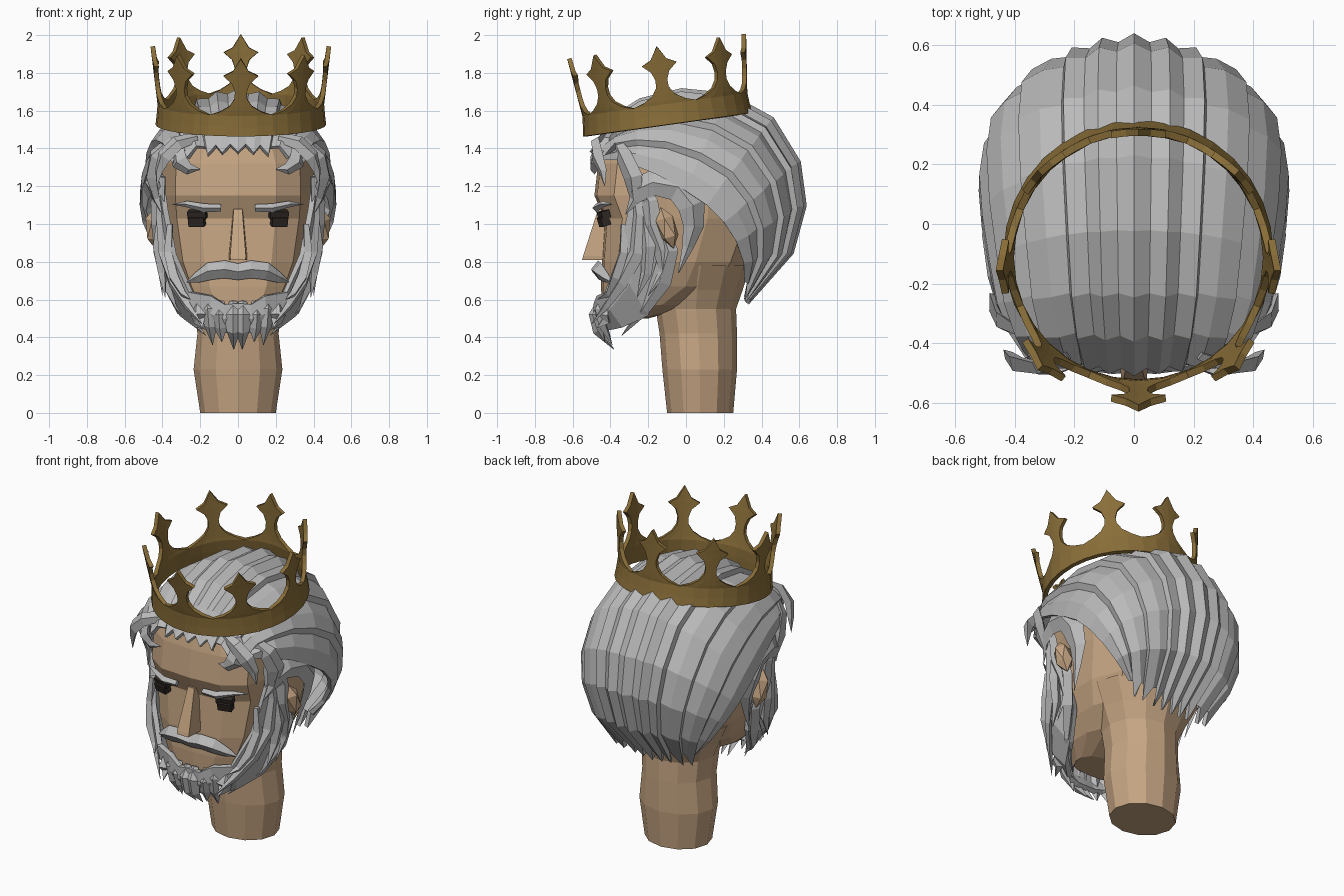
import bpy, bmesh, math
from mathutils import Vector, Matrix

if "Cube" in bpy.data.objects:
    bpy.data.objects.remove(bpy.data.objects["Cube"])


def mat(name, rgb):
    m = bpy.data.materials.new(name)
    m.diffuse_color = (*rgb, 1)
    m.use_nodes = True
    m.node_tree.nodes["Principled BSDF"].inputs["Base Color"].default_value = m.diffuse_color
    return m


SKIN = mat("skin", (0.56, 0.375, 0.225))
HAIR = mat("grey hair", (0.49, 0.49, 0.49))
GOLD = mat("old gold", (0.25, 0.155, 0.04))
DARK = mat("dark eye", (0.03, 0.023, 0.019))


def finish(name, bm, material, mirror=False, solid=0):
    bmesh.ops.remove_doubles(bm, verts=bm.verts, dist=0.0005)
    bmesh.ops.recalc_face_normals(bm, faces=bm.faces)
    me = bpy.data.meshes.new(name)
    bm.to_mesh(me)
    bm.free()
    ob = bpy.data.objects.new(name, me)
    me.materials.append(material)
    bpy.context.collection.objects.link(ob)
    if mirror:
        ob.modifiers.new("mirror", 'MIRROR').use_clip = True
    if solid:
        s = ob.modifiers.new("thickness", 'SOLIDIFY')
        s.thickness, s.offset = solid, 0
    return ob


def grid(bm, rows, closed=False, caps=False):
    """Skin rows of points with quads."""
    vs = [[bm.verts.new(p) for p in r] for r in rows]
    n = len(rows[0])
    for a, b in zip(vs, vs[1:]):
        for i in range(n if closed else n - 1):
            j = (i + 1) % n
            bm.faces.new((a[i], a[j], b[j], b[i]))
    if caps:
        bm.faces.new(vs[0])
        bm.faces.new(vs[-1])


def strand(bm, pts, width, thick, start=0.55):
    """Tapered lock with a diamond section, lying flat on the head."""
    pts = [Vector(p) for p in pts]
    rows, n = [], len(pts) - 1
    for i, p in enumerate(pts):
        t = (pts[min(i + 1, n)] - pts[max(i - 1, 0)]).normalized()
        out = Vector((p.x, p.y + 0.05, 0)).normalized()
        side = t.cross(out).normalized()
        out = side.cross(t).normalized()
        f = i / n
        k = start + (1 - start) * f / 0.4 if f < 0.4 else 1 - ((f - 0.4) / 0.6) ** 1.5
        k = max(k, 0.03)
        rows.append([p + side * width * k, p + out * thick * k,
                     p - side * width * k, p - out * thick * k])
    grid(bm, rows, True, True)


# Neck: z, front y, back y, half width
bm = bmesh.new()
rows = []
for z, f, b, w in [(0, -.10, .25, .20), (.23, -.125, .27, .235), (.42, -.14, .27, .215),
                   (.55, -.16, .265, .225), (.65, -.18, .30, .27), (.78, -.18, .34, .34)]:
    rows.append([(w * math.sin(a), (f + b) / 2 - (b - f) / 2 * math.cos(a), z)
                 for a in [math.tau * i / 12 for i in range(12)]])
grid(bm, rows, True, True)
finish("neck", bm, SKIN)

# Head: one half section, mirrored into rings
HALF = [(0, 0), (.5, .015), (.82, .11), (1, .4), (1, .64), (.8, .88), (.4, .98), (0, 1)]
bm = bmesh.new()
rows = []
for z, f, b, w in [(.50, -.40, -.2, .16), (.57, -.445, .05, .24), (.67, -.45, .25, .30),
                   (.8, -.445, .33, .355), (1.03, -.43, .42, .395), (1.15, -.485, .46, .405),
                   (1.32, -.465, .46, .40), (1.42, -.44, .42, .35), (1.55, -.3, .32, .24)]:
    half = [(x * w, f + y * (b - f), z) for x, y in HALF]
    rows.append(half + [(-x, y, zz) for x, y, zz in half[-2:0:-1]])
grid(bm, rows, True, True)
finish("head", bm, SKIN)

# Nose wedge
bm = bmesh.new()
grid(bm, [[(-w, -.38, z), (-w * .8, y, z), (w * .8, y, z), (w, -.38, z)]
          for z, w, y in [(1.08, .028, -.465), (.83, .052, -.545), (.81, .05, -.55)]], True, True)
finish("nose", bm, SKIN)

# Ears
bm = bmesh.new()
bmesh.ops.create_icosphere(bm, subdivisions=1, radius=1, matrix=Matrix.Translation((.44, -.10, .98))
                           @ Matrix.Rotation(.3, 4, 'X') @ Matrix.Diagonal((.055, .055, .115, 1)))
finish("ears", bm, SKIN, True)

# Eyes: wide upper block and narrower lower block
bm = bmesh.new()
for x, z, w, h in [(.215, 1.05, .1, .04), (.218, 1.015, .085, .05)]:
    bmesh.ops.create_cube(bm, size=1, matrix=Matrix.Translation((x, -.435, z))
                          @ Matrix.Rotation(.25, 4, 'Z') @ Matrix.Rotation(.3, 4, 'X')
                          @ Matrix.Diagonal((w, .045, h, 1)))
finish("eyes", bm, DARK, True)

# Eyebrows
bm = bmesh.new()
strand(bm, [(.09, -.475, 1.085), (.18, -.475, 1.085), (.27, -.44, 1.105), (.35, -.39, 1.105)],
       .024, .022, .8)
finish("eyebrows", bm, HAIR, True)

# Moustache
bm = bmesh.new()
strand(bm, [(-.01, -.46, .745), (.07, -.465, .76), (.15, -.455, .75), (.22, -.42, .715),
            (.275, -.39, .69)], .05, .04, .85)
finish("moustache", bm, HAIR, True)

# Hair cap: overlapping meridian strips between the crest path and the lower hem path
CREST = [(-.48, 1.42), (-.37, 1.545), (-.23, 1.635), (-.02, 1.685), (.22, 1.66), (.44, 1.54),
         (.575, 1.32), (.605, 1.1), (.54, .86), (.38, .67)]
HEM = [(-.43, 1.34), (-.36, 1.34), (-.27, 1.31), (-.15, 1.26), (-.01, 1.18), (.11, 1.1),
       (.2, 1.01), (.265, .91), (.305, .8), (.31, .7)]
WIDE = [.36, .41, .45, .475, .50, .51, .495, .45, .38, .29]
# angle from the middle, outward offset
STRIPS = [(0, .022), (6.5, -.006), (13, .016), (19, -.01), (26, .012), (28, -.014), (37, .006),
          (46, .014), (48, -.014), (58, .006), (67, .014), (70, -.014), (80, .004), (90, -.002)]
bm = bmesh.new()
rows = []
for i, ((cy, cz), (hy, hz), w) in enumerate(zip(CREST, HEM, WIDE)):
    row = []
    for deg, off in STRIPS:
        s, c = math.sin(math.radians(deg)), math.cos(math.radians(deg))
        p = Vector((w * s, hy + (cy - hy) * c, hz + (cz - hz) * c))
        p += Vector((p.x, p.y - .05, p.z - 1.15)).normalized() * off
        tip = off > .01
        if tip and i == 0:
            p.z -= .055
        if tip and i == len(CREST) - 1:
            p += Vector((-.02 * s, -.06 * c - .01, -.07))
        if deg == 0:
            p.x = 0
        row.append(p)
    rows.append(row)
grid(bm, rows)
finish("hair_cap", bm, HAIR, True, .025)

# Temple curls and the locks hooked over the ears
bm = bmesh.new()
for pts, w in [
    ([(.22, -.44, 1.46), (.32, -.48, 1.43), (.39, -.47, 1.36), (.42, -.44, 1.28), (.43, -.43, 1.2)], .05),
    ([(.28, -.42, 1.45), (.32, -.46, 1.39), (.31, -.48, 1.33), (.26, -.49, 1.29), (.20, -.48, 1.29)], .055),
    ([(.38, -.36, 1.42), (.44, -.33, 1.36), (.46, -.28, 1.25), (.43, -.27, 1.13), (.40, -.32, 1.05)], .06),
    ([(.43, -.24, 1.22), (.44, -.19, 1.12), (.43, -.18, 1.0), (.42, -.13, .86), (.41, -.12, .75),
      (.40, -.2, .62)], .055),
]:
    strand(bm, pts, w, .03)
strand(bm, [(.43, -.28, 1.17), (.46, -.17, 1.22), (.475, -.04, 1.195), (.475, .03, 1.10),
            (.45, .04, .99), (.43, .01, .88), (.41, -.04, .74)], .08, .035, .8)
finish("side_locks", bm, HAIR, True)

# Beard shell along the jaw: x, top y, top z, bottom y, bottom z
bm = bmesh.new()
cols = [(0, -.47, .58, -.43, .43), (.07, -.475, .575, -.43, .43), (.14, -.46, .62, -.42, .44),
        (.25, -.42, .64, -.33, .46), (.34, -.35, .84, -.20, .52),
        (.385, -.3, 1.08, -.12, .68), (.41, -.25, 1.26, -.13, .98)]
rows = []
for x, ty, tz, by, bz in cols:
    m = Vector((x * 1.02, (ty + by) / 2 - .02, (tz + bz) / 2))
    rows.append([(x, ty, tz), m, (x * .87, by, bz)])
grid(bm, rows)
finish("beard_shell", bm, HAIR, True, .03)

# Long beard locks down the jaw
bm = bmesh.new()
for pts, w in [
    ([(.40, -.28, 1.25), (.41, -.25, 1.05), (.39, -.26, .85), (.34, -.34, .69), (.27, -.42, .57),
      (.19, -.5, .47)], .05),
    ([(.42, -.13, .98), (.42, -.09, .86), (.38, -.13, .70), (.31, -.22, .55), (.17, -.34, .41)], .06),
    ([(.41, -.22, 1.05), (.42, -.2, .88), (.40, -.21, .74), (.385, -.26, .61)], .045),
    ([(.36, -.33, 1.0), (.37, -.33, .85), (.34, -.37, .72), (.29, -.41, .63), (.25, -.47, .6)], .035),
]:
    strand(bm, pts, w, .035)
finish("jaw_locks", bm, HAIR, True)

# Chin spikes
bm = bmesh.new()
for x, top, tip, ty in [(.025, .59, .335, -.38), (.095, .59, .375, -.43), (.15, .62, .36, -.39),
                        (.21, .59, .45, -.47)]:
    y = -.465 + x * .25
    strand(bm, [(x, y, top), (x, y - .025, top - .07), (x * .97, y - .01, (top + tip) / 2 - .03),
                (x * .9, ty, tip)], .052, .035, .4)
finish("chin_spikes", bm, HAIR, True)

# Crown: eight segments wrapped on a flared, forward-tilted ring, each with a pointed star
R = .435
W = R * math.pi / 8
OUTLINE = [(0, W), (.05, W), (.11, W), (.13, .11), (.16, .06), (.2, .033), (.24, .03),
           (.285, .045), (.325, .088), (.35, .04), (.42, 0)]
tilt = Matrix.Translation((.015, -.097, 1.525)) @ Matrix.Rotation(math.radians(8), 4, 'X')
bm = bmesh.new()
for k in range(8):
    rows = []
    for h, hw in OUTLINE:
        row = []
        for u in (-1, -.5, 0, .5, 1):
            a = math.tau * k / 8 + u * hw / R
            r = .44 - .12 * min(h, .1) + .12 * max(h - .1, 0)
            row.append(tilt @ Vector((r * math.sin(a), -r * math.cos(a), h)))
        rows.append(row)
    grid(bm, rows)
bmesh.ops.remove_doubles(bm, verts=bm.verts, dist=.0005)
bmesh.ops.dissolve_degenerate(bm, edges=bm.edges, dist=.0005)
finish("crown", bm, GOLD, solid=.024)
